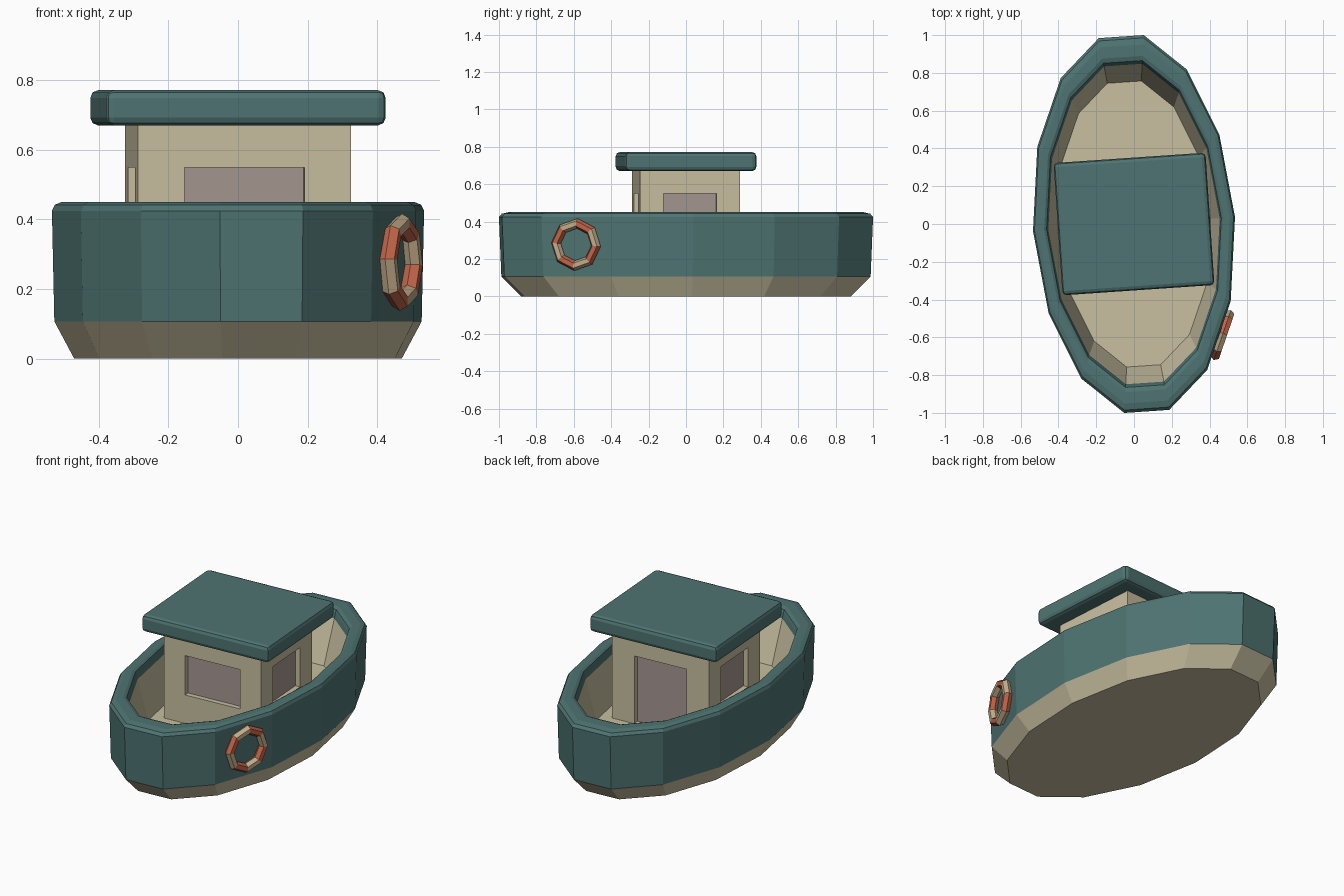
import bpy, bmesh, math
from mathutils import Matrix, Vector

if "Cube" in bpy.data.objects:
    bpy.data.objects.remove(bpy.data.objects["Cube"])

TURN = math.radians(3.9)
DECK = 0.145


def srgb(r, g, b):
    return tuple(((c / 255 + 0.055) / 1.055) ** 2.4 for c in (r, g, b)) + (1,)


def material(name, rgb):
    m = bpy.data.materials.new(name)
    m.diffuse_color = srgb(*rgb)
    m.use_nodes = True
    m.node_tree.nodes["Principled BSDF"].inputs["Base Color"].default_value = m.diffuse_color
    return m


teal = material("teal", (78, 116, 114))
cream = material("cream", (200, 191, 160))
mauve = material("mauve_grey", (165, 150, 144))
orange = material("orange", (192, 100, 72))
tan = material("tan", (196, 172, 138))


def make(name, bm, mats, matrix=Matrix.Identity(4), recalc=True):
    if recalc:
        bmesh.ops.recalc_face_normals(bm, faces=bm.faces)
    me = bpy.data.meshes.new(name)
    bm.to_mesh(me)
    bm.free()
    for m in mats:
        me.materials.append(m)
    ob = bpy.data.objects.new(name, me)
    ob.matrix_world = matrix
    bpy.context.collection.objects.link(ob)
    return ob


SPIN = Matrix.Rotation(TURN, 4, 'Z')

# Hull: 14-sided oval, lofted through (scale, height) from keel to rim to deck
profile = [(0.88, 0), (0.987, 0.107), (1.0, 0.425), (0.985, 0.442), (0.95, 0.45),
           (0.89, 0.45), (0.865, 0.442), (0.857, 0.425), (0.848, 0.395), (0.757, DECK)]
N = 14
bm = bmesh.new()
rings = []
for s, z in profile:
    rings.append([bm.verts.new((0.536 * s * math.cos(2 * math.pi * k / N),
                                1.02 * s * math.sin(2 * math.pi * k / N), z))
                  for k in range(N)])
for i in range(len(rings) - 1):
    painted = 1 <= i <= 7          # teal between waterline and inner rim
    for k in range(N):
        j = (k + 1) % N
        f = bm.faces.new((rings[i][k], rings[i][j], rings[i + 1][j], rings[i + 1][k]))
        f.material_index = 0 if painted else 1
for ring in (rings[0], rings[-1]):
    bm.faces.new(ring).material_index = 1
make("hull", bm, [teal, cream], SPIN)

# Cabin: four walls, each with a recessed opening and a pane
HW, HD, TOP, RECESS = 0.307, 0.268, 0.685, 0.03
bm = bmesh.new()


def wall(angle, half, dist, opening, low):
    rot = Matrix.Rotation(angle, 3, 'Z')

    def rect(w, z0, z1, d):
        return [bm.verts.new(rot @ Vector(p)) for p in
                ((-w, -d, z0), (w, -d, z0), (w, -d, z1), (-w, -d, z1))]
    outer = rect(half, DECK - 0.005, TOP, dist)
    edge = rect(opening, low, 0.55, dist)
    pane = rect(opening, low, 0.55, dist - RECESS)
    for a, b in ((outer, edge), (edge, pane)):
        for k in range(4):
            j = (k + 1) % 4
            bm.faces.new((a[k], a[j], b[j], b[k]))
    bm.faces.new(pane).material_index = 1


wall(0, HW, HD, 0.173, 0.315)                  # front window
wall(math.pi, HW, HD, 0.165, DECK + 0.003)     # back door
for a in (math.pi / 2, -math.pi / 2):          # side windows
    wall(a, HD, HW, 0.142, 0.315)
bmesh.ops.remove_doubles(bm, verts=bm.verts, dist=0.0001)
make("cabin", bm, [cream, mauve], SPIN, recalc=False)

# Roof: rounded slab
bm = bmesh.new()
bmesh.ops.create_cube(bm, size=1, matrix=Matrix.Translation((0, 0, 0.721))
                      @ Matrix.Diagonal((0.806, 0.702, 0.101, 1)))
bmesh.ops.bevel(bm, geom=bm.edges[:], offset=0.022, segments=2, profile=0.5, affect='EDGES')
make("roof", bm, [teal], SPIN)

# Life ring: 8 striped segments, hung on the front right side
bm = bmesh.new()
R, r, M, S = 0.113, 0.027, 8, 6
ring = [[bm.verts.new(((r * math.sin(2 * math.pi * j / S)),
                       (R + r * math.cos(2 * math.pi * j / S)) * math.cos(2 * math.pi * i / M),
                       (R + r * math.cos(2 * math.pi * j / S)) * math.sin(2 * math.pi * i / M)))
         for j in range(S)] for i in range(M)]
for i in range(M):
    a, b = ring[i], ring[(i + 1) % M]
    for j in range(S):
        k = (j + 1) % S
        bm.faces.new((a[j], b[j], b[k], a[k])).material_index = i % 2
make("life_ring", bm, [tan, orange],
     Matrix.Translation((0.468, -0.588, 0.277)) @ Matrix.Rotation(math.radians(-19), 4, 'Z')
     @ Matrix.Rotation(math.radians(-4), 4, 'X'))
